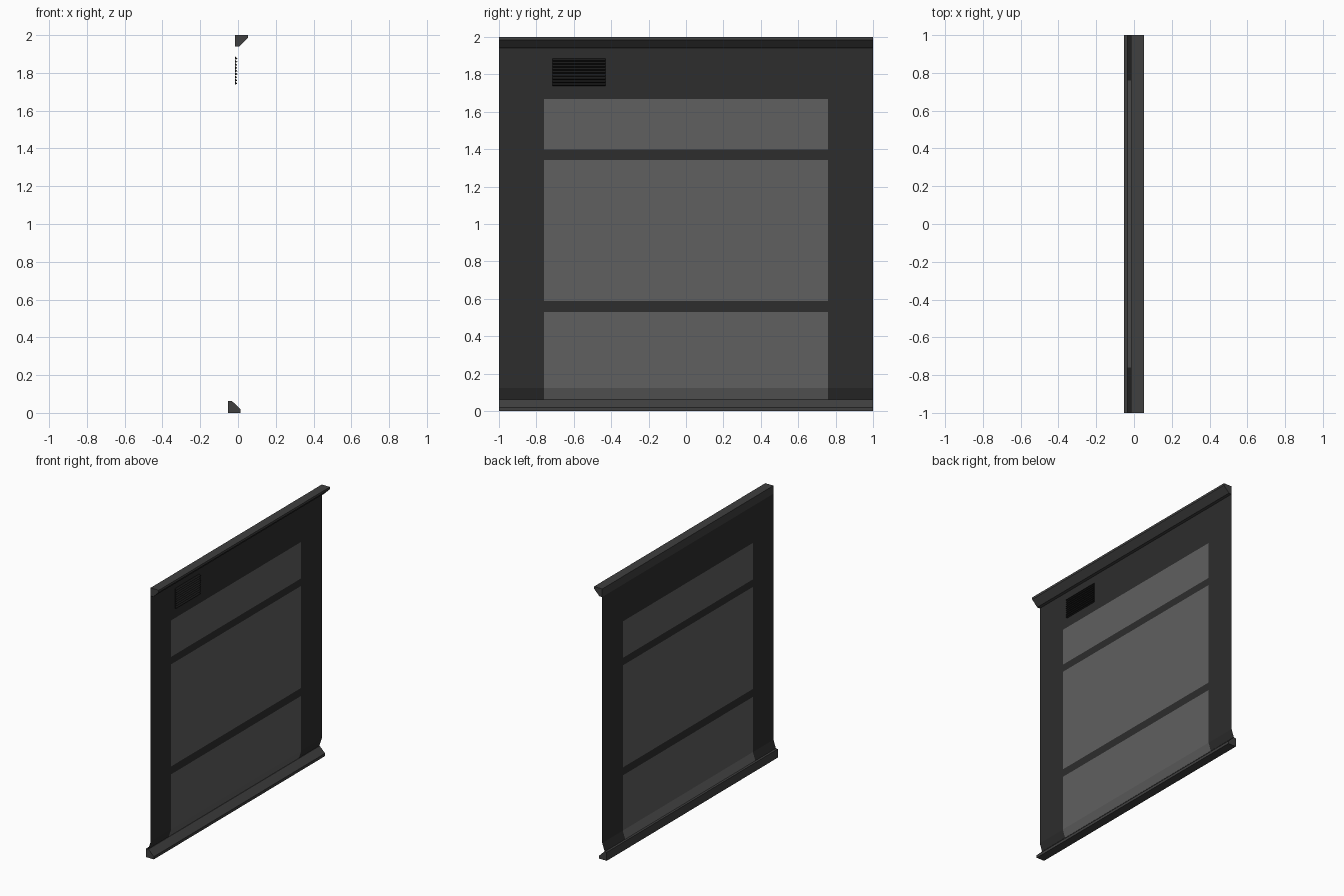
import bpy, bmesh

if "Cube" in bpy.data.objects:
    bpy.data.objects.remove(bpy.data.objects["Cube"])


def material(name, rgb):
    m = bpy.data.materials.new(name)
    m.diffuse_color = (*rgb, 1)
    m.use_nodes = True
    m.node_tree.nodes["Principled BSDF"].inputs["Base Color"].default_value = m.diffuse_color
    return m


WALL = material("dark_panel", (0.026, 0.026, 0.026))
GLASS = material("grey_inset", (0.115, 0.115, 0.115))
TRIM = material("trim_metal", (0.05, 0.05, 0.05))
VENT = material("vent_black", (0.01, 0.01, 0.01))


def finish(name, bm, mat):
    me = bpy.data.meshes.new(name)
    bm.to_mesh(me)
    bm.free()
    me.materials.append(mat)
    ob = bpy.data.objects.new(name, me)
    bpy.context.collection.objects.link(ob)
    return ob


def prism(bm, profile, y0, y1):
    """Extrude a closed (x, z) profile along y."""
    a = [bm.verts.new((x, y0, z)) for x, z in profile]
    face = bm.faces.new(a)
    ext = bmesh.ops.extrude_face_region(bm, geom=[face])["geom"]
    verts = [g for g in ext if isinstance(g, bmesh.types.BMVert)]
    bmesh.ops.translate(bm, verts=verts, vec=(0, y1 - y0, 0))
    bmesh.ops.recalc_face_normals(bm, faces=bm.faces[:])


# Thin sheet: profile from foot kink to the top, split into columns along y
FACE = -0.015
profile = [(-0.035, 0.063), (FACE, 0.122), (FACE, 0.53), (FACE, 0.588),
           (FACE, 1.343), (FACE, 1.398), (FACE, 1.668), (FACE, 1.94)]
columns = [-1, -0.76, 0.76, 1]
inset_rows = {0, 1, 3, 5}


def sheet(name, mat, want_inset):
    bm = bmesh.new()
    for r, ((x0, z0), (x1, z1)) in enumerate(zip(profile, profile[1:])):
        for c, (y0, y1) in enumerate(zip(columns, columns[1:])):
            if (c == 1 and r in inset_rows) == want_inset:
                bm.faces.new([bm.verts.new(p) for p in (
                    (x0, y0, z0), (x0, y1, z0), (x1, y1, z1), (x1, y0, z1))])
    bmesh.ops.remove_doubles(bm, verts=bm.verts[:], dist=1e-5)
    finish(name, bm, mat)


sheet("wall_sheet", WALL, False)
sheet("wall_insets", GLASS, True)

# Top and bottom chamfered trims
for name, prof in (
    ("top_trim", [(FACE, 1.94), (0.008, 1.94), (0.052, 1.984), (0.052, 2), (FACE, 2)]),
    ("bottom_trim", [(-0.052, 0), (0.012, 0), (0.012, 0.02), (-0.032, 0.063), (-0.052, 0.063)]),
):
    bm = bmesh.new()
    prism(bm, prof, -1, 1)
    finish(name, bm, TRIM)

# Louvred vent: stacked wedge slats
bm = bmesh.new()
count, low, high = 9, 1.738, 1.886
step = (high - low) / count
for i in range(count):
    z = low + i * step
    prism(bm, [(FACE, z), (-0.003, z + 0.005), (FACE, z + step)], -0.715, -0.43)
finish("vent_slats", bm, VENT)
